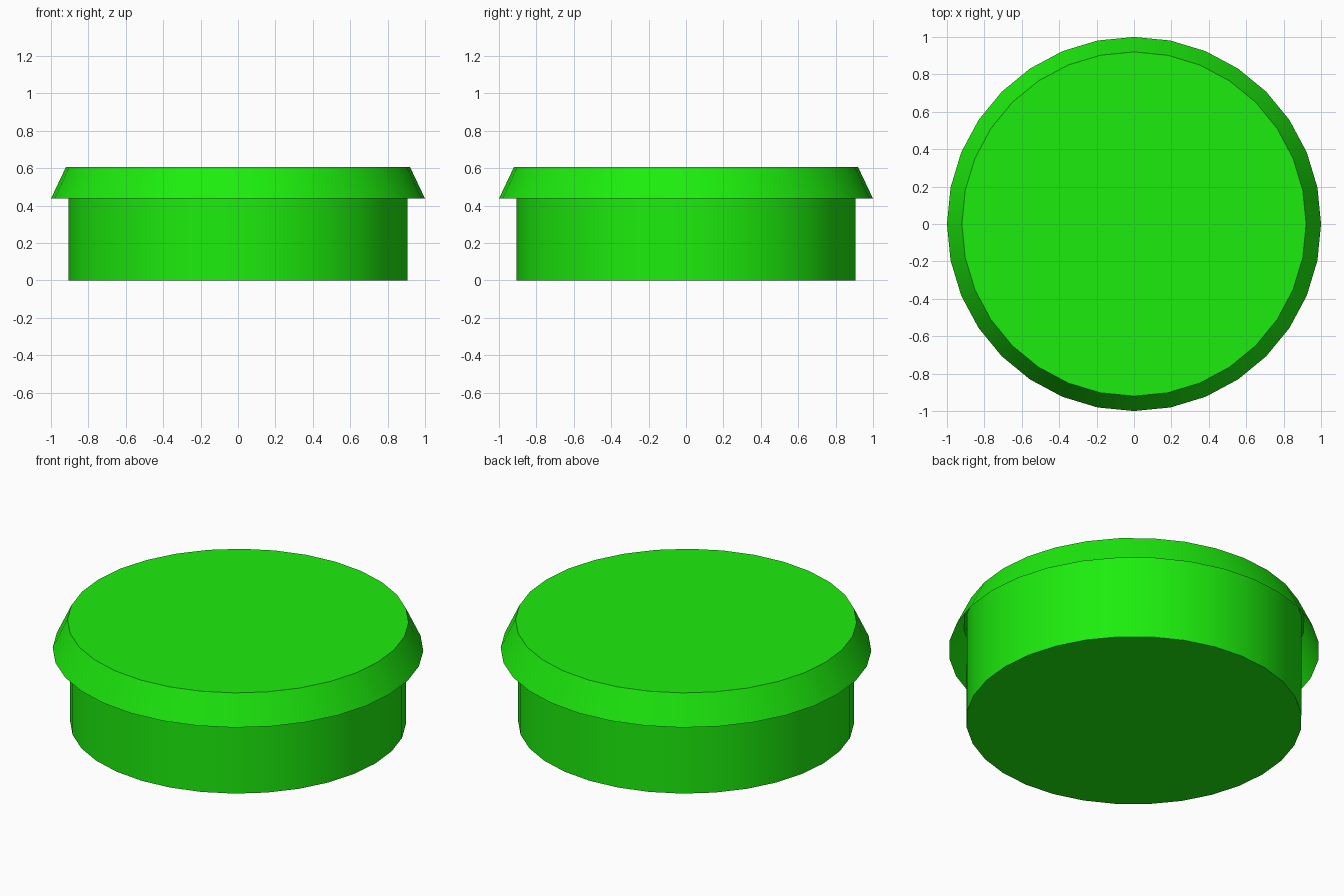
import bpy, bmesh, math

if "Cube" in bpy.data.objects:
    bpy.data.objects.remove(bpy.data.objects["Cube"])

SIDES = 32
green = bpy.data.materials.new("green")
green.diffuse_color = (0.012, 0.85, 0.004, 1)
green.use_nodes = True
green.node_tree.nodes["Principled BSDF"].inputs["Base Color"].default_value = green.diffuse_color


def tapered_drum(name, r_low, r_high, z_low, z_high, cap_low, cap_high):
    """Round wall between two heights, with optional end caps."""
    bm = bmesh.new()
    rings = []
    for r, z in ((r_low, z_low), (r_high, z_high)):
        rings.append([bm.verts.new((r * math.cos(math.tau * i / SIDES),
                                    r * math.sin(math.tau * i / SIDES), z))
                      for i in range(SIDES)])
    low, high = rings
    for i in range(SIDES):
        j = (i + 1) % SIDES
        bm.faces.new((low[i], low[j], high[j], high[i]))
    if cap_low:
        bm.faces.new(low[::-1])
    if cap_high:
        bm.faces.new(high)
    mesh = bpy.data.meshes.new(name)
    bm.to_mesh(mesh)
    bm.free()
    mesh.materials.append(green)
    obj = bpy.data.objects.new(name, mesh)
    bpy.context.collection.objects.link(obj)
    bpy.ops.object.select_all(action='DESELECT')
    obj.select_set(True)
    bpy.context.view_layer.objects.active = obj
    bpy.ops.object.shade_smooth_by_angle(angle=math.radians(30))
    return obj


# Body: straight wall reaching up inside the lid, closed underneath
tapered_drum("body", 0.906, 0.906, 0.0, 0.606, True, False)
# Lid: flared skirt, open underneath, flat top
tapered_drum("lid", 1.0, 0.92, 0.437, 0.606, False, True)
